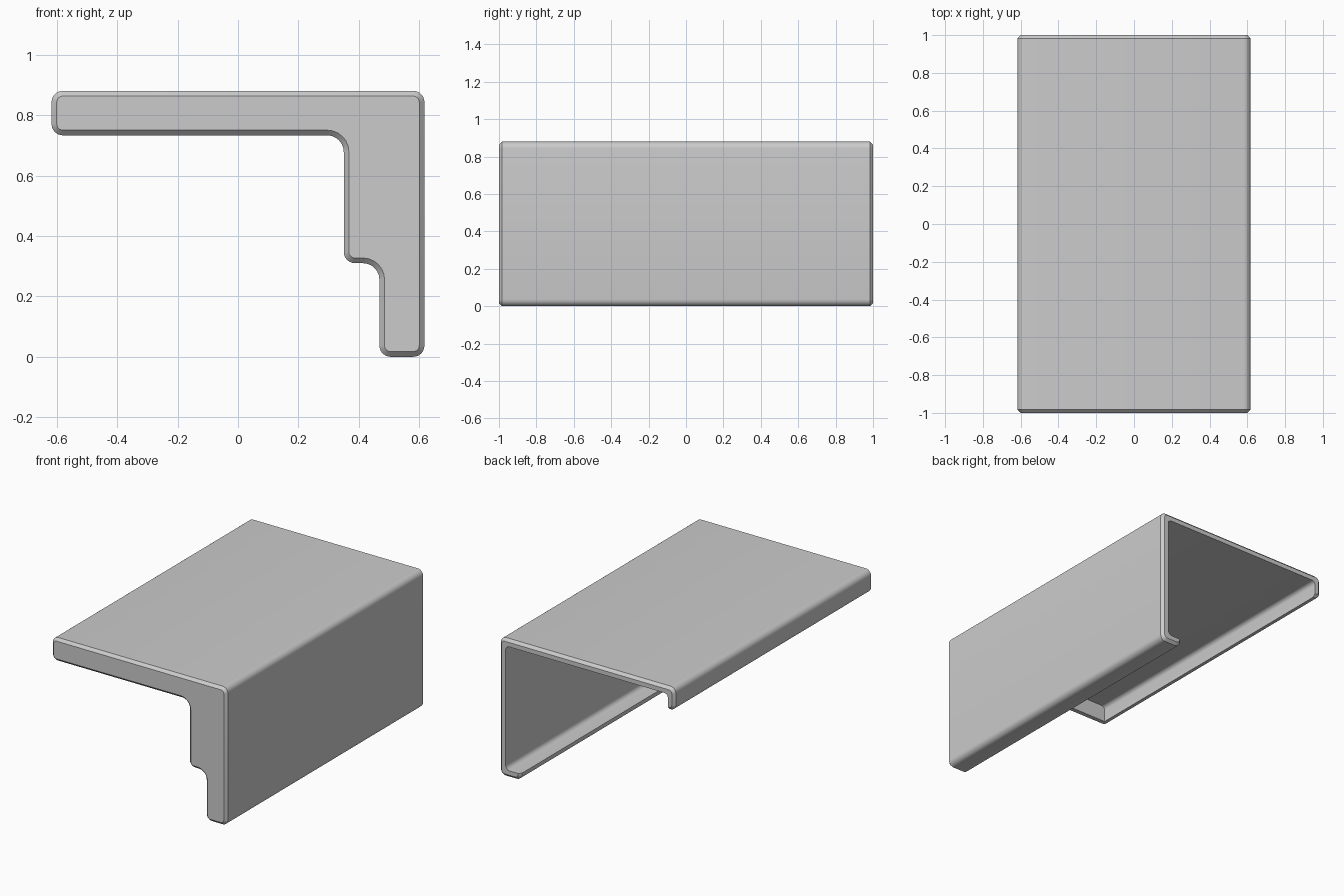
import bpy, bmesh, math
from mathutils import Vector

cube = bpy.data.objects.get("Cube")
if cube:
    bpy.data.objects.remove(cube, do_unlink=True)

grey = bpy.data.materials.new("plain grey")
grey.use_nodes = True
colour = (0.6, 0.6, 0.6, 1)
grey.diffuse_color = colour
grey.node_tree.nodes["Principled BSDF"].inputs["Base Color"].default_value = colour


def rounded(corners, steps=6):
    """Round each (x, z, radius) corner of a closed profile."""
    out = []
    n = len(corners)
    for i, (x, z, r) in enumerate(corners):
        p = Vector((x, z))
        if r == 0:
            out.append(p)
            continue
        a = (Vector(corners[i - 1][:2]) - p).normalized()
        b = (Vector(corners[(i + 1) % n][:2]) - p).normalized()
        centre = p + (a + b) * r
        for k in range(steps + 1):
            t = k / steps * math.pi / 2
            out.append(centre - b * r * math.cos(t) - a * r * math.sin(t))
    return out


def extrude_profile(name, corners, y0, y1, chamfer=0):
    """Extrude an x-z profile along y, with optional chamfered ends."""
    bm = bmesh.new()
    cap = bm.faces.new([bm.verts.new((p.x, y0, p.y)) for p in rounded(corners)])
    ext = bmesh.ops.extrude_face_region(bm, geom=[cap])["geom"]
    bmesh.ops.translate(bm, vec=(0, y1 - y0, 0),
                        verts=[g for g in ext if isinstance(g, bmesh.types.BMVert)])
    bmesh.ops.recalc_face_normals(bm, faces=bm.faces)
    if chamfer:
        ends = [e for e in bm.edges if abs(e.verts[0].co.y - e.verts[1].co.y) < 1e-5]
        bmesh.ops.bevel(bm, geom=ends, offset=chamfer, segments=1,
                        affect='EDGES', clamp_overlap=False)
    mesh = bpy.data.meshes.new(name)
    bm.to_mesh(mesh)
    bm.free()
    obj = bpy.data.objects.new(name, mesh)
    bpy.context.collection.objects.link(obj)
    mesh.materials.append(grey)
    return obj


W, H = 0.617, 0.88      # half width and height
T = 0.045               # wall thickness
R, FILLET = 0.037, 0.055

# Outer body: stepped bracket outline
cover = extrude_profile("cover_shell", [
    (-W, H, R), (W, H, R), (W, 0, R), (0.468, 0, R),
    (0.468, 0.31, FILLET), (0.35, 0.31, R),
    (0.35, 0.733, FILLET), (-W, 0.733, R)], -1, 1, 0.017)

# Cavity: leaves the front plate, top, side wall and two lips
cavity = extrude_profile("cavity_cutter", [
    (-W + T, H - T, 0.025), (W - T, H - T, 0.025), (W - T, T, 0.03),
    (0.25, T, 0), (0.25, -0.3, 0), (-W + T, -0.3, 0)], -1 + T, 1.2)
cavity.hide_render = True

cut = cover.modifiers.new("hollow", 'BOOLEAN')
cut.operation = 'DIFFERENCE'
cut.solver = 'EXACT'
cut.object = cavity

# Bake the cut, then drop the helper
bpy.context.view_layer.update()
baked = bpy.data.meshes.new_from_object(
    cover.evaluated_get(bpy.context.evaluated_depsgraph_get()))
cover.modifiers.clear()
cover.data = baked
bpy.data.objects.remove(cavity, do_unlink=True)

for obj in bpy.context.selected_objects:
    obj.select_set(False)
cover.select_set(True)
bpy.context.view_layer.objects.active = cover
bpy.ops.object.shade_smooth_by_angle(angle=math.radians(30))
